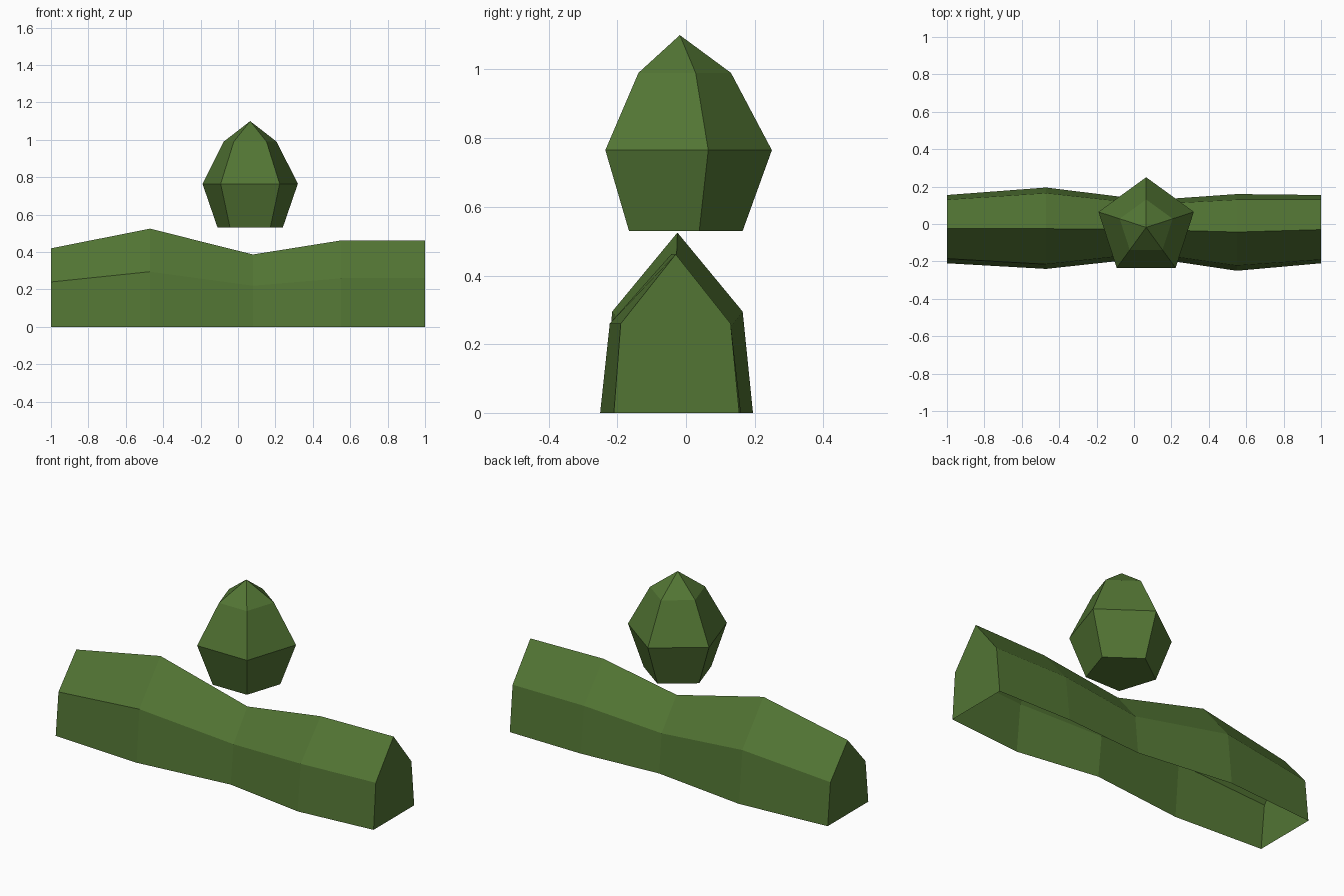
import bpy, bmesh, math

if "Cube" in bpy.data.objects:
    bpy.data.objects.remove(bpy.data.objects["Cube"])

leaf = bpy.data.materials.new("leaf green")
leaf.diffuse_color = (0.085, 0.178, 0.034, 1)
leaf.use_nodes = True
leaf.node_tree.nodes["Principled BSDF"].inputs["Base Color"].default_value = leaf.diffuse_color


def finish(name, bm):
    bmesh.ops.recalc_face_normals(bm, faces=bm.faces)
    mesh = bpy.data.meshes.new(name)
    bm.to_mesh(mesh)
    bm.free()
    mesh.materials.append(leaf)
    bpy.context.collection.objects.link(bpy.data.objects.new(name, mesh))


def bridge(bm, a, b, closed):
    n = len(a)
    for i in range(n if closed else n - 1):
        j = (i + 1) % n
        bm.faces.new((a[i], a[j], b[j], b[i]))


# Hedge: five gabled sections joined along x, open underneath
# x, front foot y, front shoulder y, ridge y, back shoulder y, back foot y, shoulder z, ridge z
sections = [
    (-1.00, -0.21, -0.185, -0.025, 0.13, 0.155, 0.24, 0.42),
    (-0.47, -0.24, -0.215, -0.025, 0.165, 0.195, 0.295, 0.525),
    (0.08, -0.18, -0.155, -0.03, 0.105, 0.127, 0.22, 0.387),
    (0.55, -0.25, -0.222, -0.043, 0.13, 0.16, 0.26, 0.462),
    (1.00, -0.21, -0.19, -0.03, 0.13, 0.155, 0.26, 0.462),
]
bm = bmesh.new()
rings = []
for x, f, fs, r, bs, b, zs, zr in sections:
    profile = [(f, 0), (fs, zs), (r, zr), (bs, zs), (b, 0)]
    rings.append([bm.verts.new((x, y, z)) for y, z in profile])
for a, b in zip(rings, rings[1:]):
    bridge(bm, a, b, False)
bm.faces.new(rings[0])
bm.faces.new(rings[-1])
finish("hedge", bm)

# Bush: five-sided bud floating above the hedge
cx, cy = 0.065, -0.018
bm = bmesh.new()
rings = []
for radius, z in [(0.183, 0.53), (0.268, 0.765), (0.149, 0.99)]:
    angles = [math.pi / 2 + math.tau * i / 5 for i in range(5)]
    rings.append([bm.verts.new((cx + radius * math.cos(t), cy + radius * math.sin(t), z))
                  for t in angles])
for a, b in zip(rings, rings[1:]):
    bridge(bm, a, b, True)
bm.faces.new(rings[0])
tip = bm.verts.new((cx, cy, 1.10))
for i in range(5):
    bm.faces.new((rings[-1][i], rings[-1][(i + 1) % 5], tip))
finish("bush", bm)
